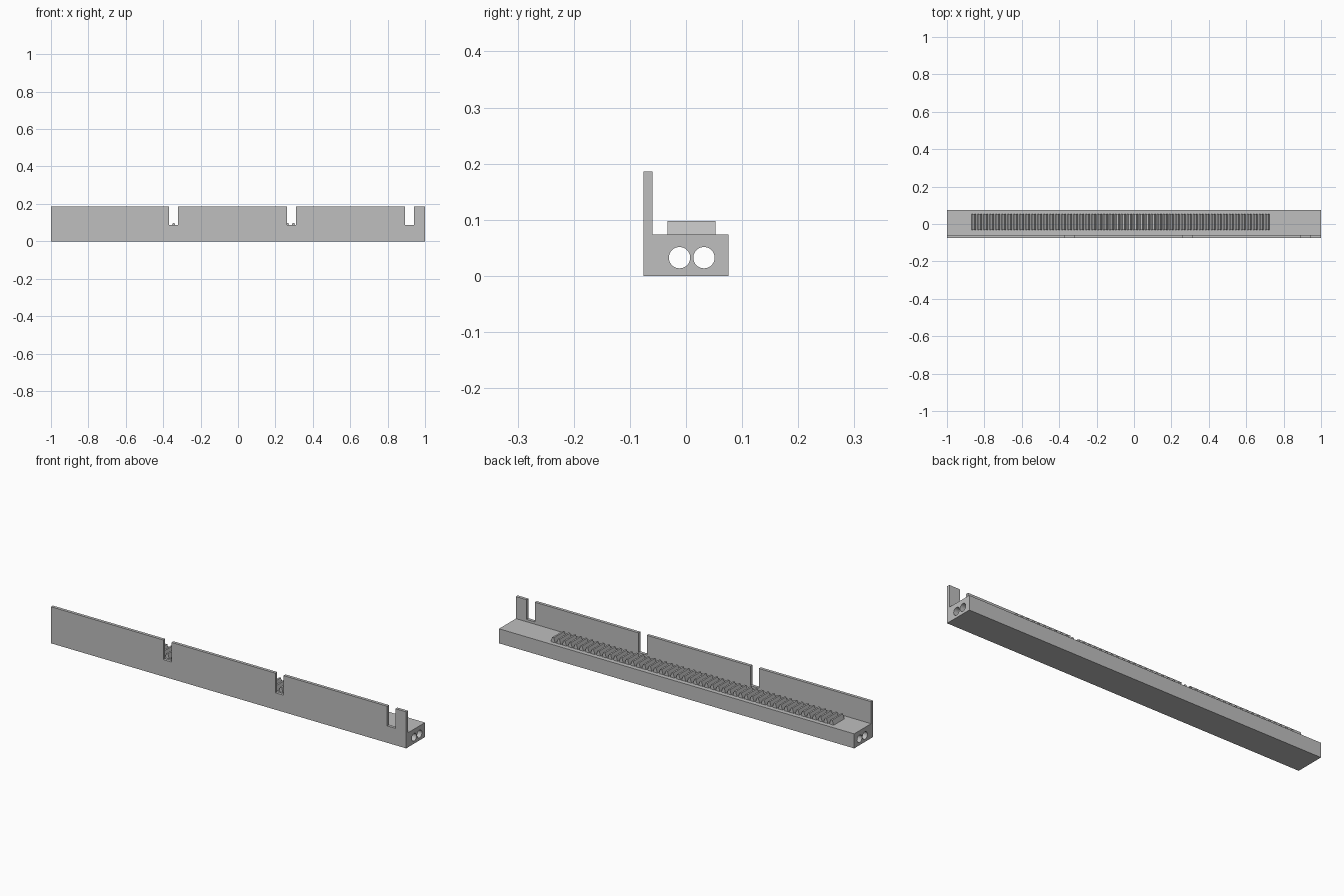
import bpy
import bmesh
from math import radians
from mathutils import Matrix, Vector

cube = bpy.data.objects.get("Cube")
if cube:
    bpy.data.objects.remove(cube, do_unlink=True)

grey = bpy.data.materials.new("plain grey")
grey.use_nodes = True
GREY = (0.52, 0.52, 0.52, 1)
grey.diffuse_color = GREY
grey.node_tree.nodes["Principled BSDF"].inputs["Base Color"].default_value = GREY


def finish(bm, name):
    bmesh.ops.recalc_face_normals(bm, faces=bm.faces[:])
    mesh = bpy.data.meshes.new(name)
    bm.to_mesh(mesh)
    bm.free()
    mesh.materials.append(grey)
    obj = bpy.data.objects.new(name, mesh)
    bpy.context.collection.objects.link(obj)
    return obj


def extrude(bm, points, vector):
    """Sweep a closed outline along a vector into a solid."""
    face = bm.faces.new([bm.verts.new(p) for p in points])
    swept = bmesh.ops.extrude_face_region(bm, geom=[face], use_keep_orig=True)
    moved = [v for v in swept["geom"] if isinstance(v, bmesh.types.BMVert)]
    bmesh.ops.translate(bm, verts=moved, vec=Vector(vector))


LENGTH, HALF, WALL_Y = 2.0, 0.0755, -0.06
DECK, TOP = 0.074, 0.186

# L-shaped rail: low base with a tall thin front wall
bm = bmesh.new()
outline = [(-HALF, 0), (HALF, 0), (HALF, DECK), (WALL_Y, DECK), (WALL_Y, TOP), (-HALF, TOP)]
extrude(bm, [(-LENGTH / 2, y, z) for y, z in outline], (LENGTH, 0, 0))
rail = finish(bm, "rail_body")

# Notches down through the wall
bm = bmesh.new()
for left, right in ((-0.368, -0.321), (0.263, 0.31), (0.893, 0.94)):
    extrude(bm, [(left, -0.1, 0.086), (right, -0.1, 0.086), (right, -0.1, 0.25), (left, -0.1, 0.25)],
            (0, 0.06, 0))
notches = finish(bm, "notch_cutter")

# Two round bores running the full length
bm = bmesh.new()
for y in (-0.0115, 0.032):
    place = Matrix.Translation((0, y, 0.0325)) @ Matrix.Rotation(radians(90), 4, "Y")
    bmesh.ops.create_cone(bm, cap_ends=True, segments=48, radius1=0.019, radius2=0.019,
                          depth=LENGTH + 0.2, matrix=place)
bores = finish(bm, "bore_cutter")

bpy.context.view_layer.objects.active = rail
rail.select_set(True)
for cutter in (notches, bores):
    cutter.hide_render = True
    cut = rail.modifiers.new("cut", "BOOLEAN")
    cut.operation = "DIFFERENCE"
    cut.solver = "EXACT"
    cut.object = cutter
    bpy.ops.object.modifier_apply(modifier=cut.name)
    bpy.data.objects.remove(cutter, do_unlink=True)
bpy.ops.object.shade_smooth_by_angle(angle=radians(30))

# Row of tapered gear-rack teeth on the deck
PITCH, COUNT, FIRST = 0.032, 50, -0.856
ROOT, TIP, TOOTH_TOP = 0.0125, 0.0043, 0.098
bm = bmesh.new()
for i in range(COUNT):
    x = FIRST + i * PITCH
    profile = [(-ROOT, DECK), (ROOT, DECK), (TIP, TOOTH_TOP), (-TIP, TOOTH_TOP)]
    extrude(bm, [(x + dx, -0.033, z) for dx, z in profile], (0, 0.086, 0))
finish(bm, "rack_teeth")
